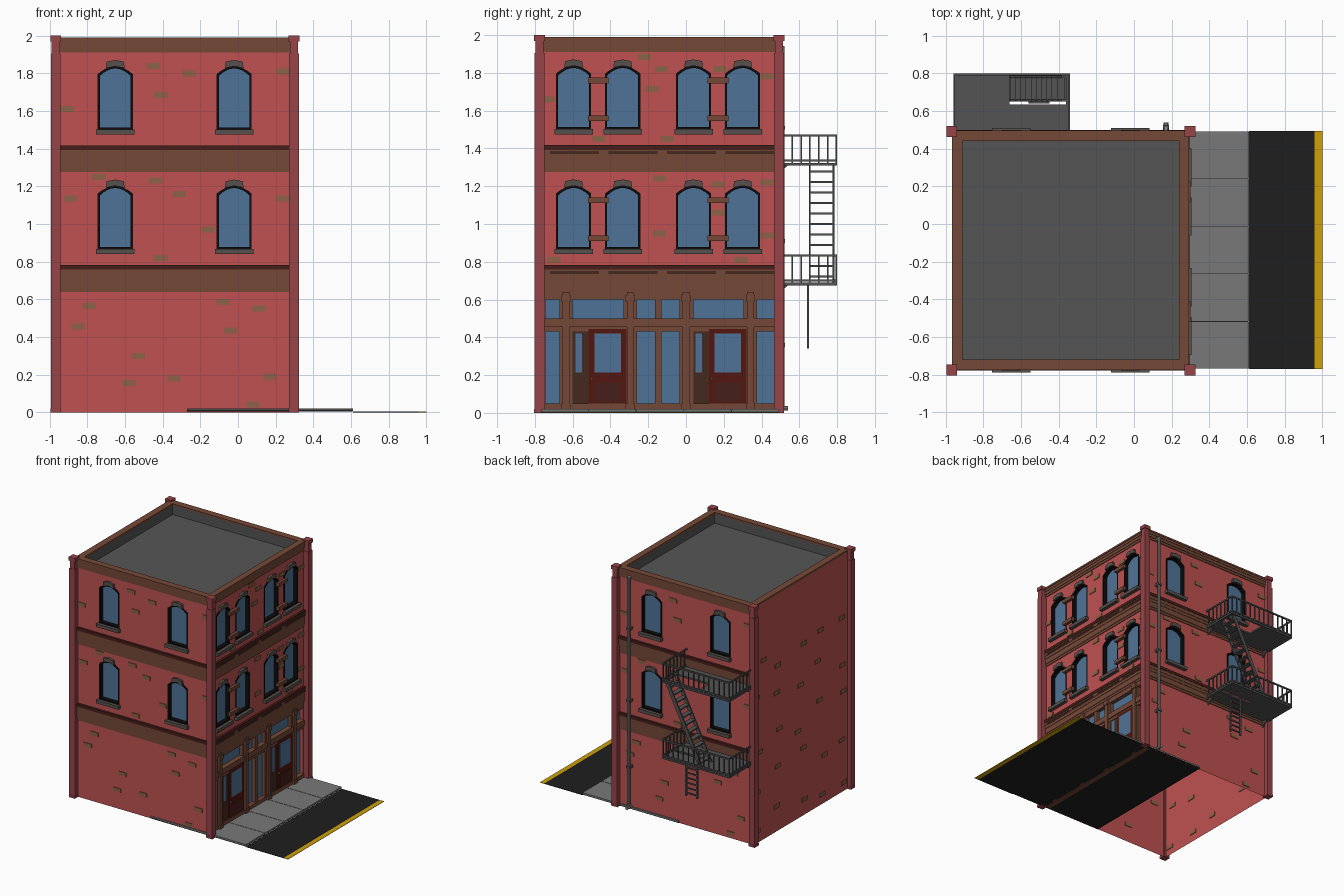
import bpy, bmesh, math, random
from mathutils import Vector

if "Cube" in bpy.data.objects:
    bpy.data.objects.remove(bpy.data.objects["Cube"])

random.seed(4)
parts = {}          # name -> (bmesh, colour)

COL = dict(red=(190, 82, 82), post=(150, 70, 74), brown=(116, 74, 58), dark=(72, 36, 32), brick=(140, 98, 72),
           glass=(80, 115, 150), black=(22, 20, 20), stone=(88, 82, 78), roof=(86, 86, 86), iron=(84, 84, 84),
           door=(84, 28, 22), panel=(70, 45, 36), walk=(120, 120, 120), road=(36, 36, 36), yellow=(205, 160, 15),
           pipe=(140, 140, 140))


def material(key):
    m = bpy.data.materials.get(key)
    if not m:
        m = bpy.data.materials.new(key)
        m.diffuse_color = [(c / 255) ** 2.2 for c in COL[key]] + [1]
        m.use_nodes = True
        m.node_tree.nodes["Principled BSDF"].inputs["Base Color"].default_value = m.diffuse_color
    return m


def bm_for(name, col):
    if name not in parts:
        parts[name] = (bmesh.new(), col)
    return parts[name][0]


def prism(name, col, pts, off):
    """Extrude a polygon by a vector."""
    bm = bm_for(name, col)
    off = Vector(off)
    a = [bm.verts.new(p) for p in pts]
    b = [bm.verts.new(Vector(p) + off) for p in pts]
    n = len(a)
    bm.faces.new(a)
    bm.faces.new(b[::-1])
    for i in range(n):
        j = (i + 1) % n
        bm.faces.new((a[j], a[i], b[i], b[j]))


def box(name, col, x0, x1, y0, y1, z0, z1):
    prism(name, col, [(x0, y0, z0), (x1, y0, z0), (x1, y1, z0), (x0, y1, z0)], (0, 0, z1 - z0))


def make(name):
    bm, col = parts.pop(name)
    bmesh.ops.recalc_face_normals(bm, faces=bm.faces)
    me = bpy.data.meshes.new(name)
    bm.to_mesh(me)
    bm.free()
    me.materials.append(material(col))
    ob = bpy.data.objects.new(name, me)
    bpy.context.collection.objects.link(ob)
    return ob


# wall planes: u runs along the wall, d points outwards
X0, X1, Y0, Y1 = -0.962, 0.275, -0.76, 0.48
WALL = {'front': lambda u, d, z: Vector((u, Y0 - d, z)), 'back': lambda u, d, z: Vector((u, Y1 + d, z)),
        'right': lambda u, d, z: Vector((X1 + d, u, z)), 'left': lambda u, d, z: Vector((X0 - d, u, z))}


def wprism(f, name, col, pts, d0, d1):
    P = WALL[f]
    prism(name, col, [P(u, d0, z) for u, z in pts], P(0, d1, 0) - P(0, d0, 0))


def wbox(f, name, col, u0, u1, z0, z1, d0, d1):
    wprism(f, name, col, [(u0, z0), (u1, z0), (u1, z1), (u0, z1)], d0, d1)


def arch(c, z, h, inset=0):
    """Window outline with a segmental top."""
    w = 0.093 - inset
    pts = [(c - w, z + inset), (c + w, z + inset)]
    for i in range(9):
        t = 1 - i / 4
        pts.append((c + w * t, z + h - 0.04 * t * t - inset))
    return pts


# arched windows: recess, frame, glass, sill and keystone
US = {'front': (-0.652, -0.02), 'back': (-0.652, -0.02), 'right': (-0.595, -0.335, 0.04, 0.30)}
for f, us in US.items():
    for c in us:
        for z in (0.867, 1.502):
            wprism(f, 'cutter', 'red', arch(c, z, 0.335), -0.04, 0.05)
            o, n = arch(c, z, 0.335), arch(c, z, 0.335, 0.011)
            for i in range(len(o)):
                j = (i + 1) % len(o)
                wprism(f, 'window_frames', 'black', [o[i], o[j], n[j], n[i]], -0.039, 0.004)
            wprism(f, 'window_glass', 'glass', arch(c, z, 0.335, 0.009), -0.039, -0.03)
            wbox(f, 'window_sills', 'stone', c - 0.102, c + 0.102, z - 0.027, z, -0.01, 0.03)
            k = [(-0.05, 0.325), (0, 0.336), (0.05, 0.325), (0.045, 0.36), (0, 0.369), (-0.045, 0.36)]
            wprism(f, 'window_keystones', 'stone', [(c + a, z + b) for a, b in k], -0.01, 0.018)
for c in (-0.465, 0.17):                       # bars between paired windows
    for z in (0.925, 1.125, 1.56, 1.76):
        wbox('right', 'window_bars', 'brown', c - 0.055, c + 0.055, z - 0.015, z + 0.015, 0, 0.025)

# shell with recesses, open underneath
wbox('right', 'cutter', 'red', -0.745, 0.465, 0.02, 0.64, -0.05, 0.05)
box('walls', 'red', X0, X1, Y0, Y1, 0, 1.895)
walls, cutter = make('walls'), make('cutter')
cutter.hide_render = True
mod = walls.modifiers.new('cut', 'BOOLEAN')
mod.object, mod.operation, mod.solver = cutter, 'DIFFERENCE', 'EXACT'
bpy.context.view_layer.objects.active = walls
bpy.ops.object.modifier_apply(modifier='cut')
bpy.data.objects.remove(cutter)
bm = bmesh.new()
bm.from_mesh(walls.data)
low = [g for g in bm.faces if all(v.co.z < 0.001 for v in g.verts)]
bmesh.ops.delete(bm, geom=low, context='FACES')
bm.to_mesh(walls.data)
bm.free()

# storey cornices and top cornice
SPAN = {'front': (-0.945, 0.275), 'back': (-0.945, 0.275), 'right': (-0.76, 0.475)}
for f, (a, b) in SPAN.items():
    for z in (0.64, 1.275):
        for z0, z1, d in ((0, 0.02, 0.006), (0.02, 0.065, 0.010), (0.065, 0.09, 0.013), (0.09, 0.118, 0.016)):
            wbox(f, 'cornices', 'brown', a, b, z + z0, z + z1, 0, d)
        wbox(f, 'cornice_caps', 'dark', a, b, z + 0.118, z + 0.142, 0, 0.019)
        if f == 'right':
            for i in range(4):
                u = -0.72 + i * 0.31
                wbox(f, 'cornice_panels', 'panel', u, u + 0.26, z + 0.096, z + 0.112, 0.01, 0.019)
    for z0, z1, d in ((1.91, 1.93, 0.006), (1.93, 1.955, 0.010), (1.955, 1.98, 0.013)):
        wbox(f, 'cornices', 'brown', a, b, z0, z1, 0, d)


def ring(name, col, o, i, z0, z1):
    """Rectangular frame between two (x0, x1, y0, y1) outlines."""
    box(name, col, o[0], o[1], o[2], i[2], z0, z1)
    box(name, col, o[0], o[1], i[3], o[3], z0, z1)
    box(name, col, o[0], i[0], i[2], i[3], z0, z1)
    box(name, col, i[1], o[1], i[2], i[3], z0, z1)


# parapet and roof
ring('parapet', 'red', (X0, X1, Y0, Y1), (-0.915, 0.245, -0.725, 0.445), 1.895, 1.975)
ring('parapet_lining', 'roof', (-0.915, 0.245, -0.725, 0.445), (-0.91, 0.24, -0.72, 0.44), 1.895, 1.975)
ring('parapet_coping', 'brown', (-0.967, 0.293, -0.776, 0.496), (-0.91, 0.24, -0.72, 0.44), 1.975, 1.99)
box('roof_deck', 'roof', -0.915, 0.245, -0.725, 0.445, 1.893, 1.9)

# corner pillars with necks and caps
for x in (-0.968, 0.297):
    for y in (-0.776, 0.492):
        for r, z0, z1 in ((0.026, 0, 1.905), (0.022, 1.905, 1.97), (0.029, 1.97, 2.0), (0.028, 0, 0.02)):
            box('corner_pillars', 'post', x - r, x + r, y - r, y + r, z0, z1)

# storefront: glass sheet behind a timber grid
wbox('right', 'shop_glass', 'glass', -0.745, 0.465, 0.02, 0.64, -0.045, -0.03)
for a, b in ((-0.67, -0.60), (-0.33, -0.26), (-0.165, -0.13), (-0.035, 0.04), (0.305, 0.375)):
    wbox('right', 'shop_frame', 'brown', a, b, 0.02, 0.64, -0.04, 0.0)
for a, b, d in ((0, 0.05, 0.006), (0.43, 0.455, 0.002), (0.455, 0.50, 0.010), (0.60, 0.64, 0.003)):
    wbox('right', 'shop_frame', 'brown', -0.75, 0.47, a, b, -0.04, d)
for u in (-0.636, -0.295, 0.0, 0.342):
    wbox('right', 'shop_columns', 'brown', u - 0.018, u + 0.018, 0, 0.64, 0, 0.016)
    wbox('right', 'shop_columns', 'brown', u - 0.024, u + 0.024, 0, 0.05, 0, 0.022)
    wbox('right', 'shop_columns', 'brown', u - 0.024, u + 0.024, 0.59, 0.625, 0, 0.022)
for k in (0, 0.636):
    wbox('right', 'doors', 'door', k - 0.515, k - 0.315, 0.03, 0.445, -0.03, 0.003)
    wbox('right', 'door_glass', 'glass', k - 0.485, k - 0.345, 0.215, 0.42, 0, 0.005)
    wbox('right', 'door_panels', 'dark', k - 0.485, k - 0.345, 0.06, 0.16, 0, 0.006)
    wbox('right', 'door_knobs', 'brown', k - 0.505, k - 0.493, 0.175, 0.19, 0, 0.018)
    wbox('right', 'side_panels', 'panel', k - 0.602, k - 0.515, 0.04, 0.44, -0.03, -0.002)
    wbox('right', 'door_glass', 'glass', k - 0.585, k - 0.55, 0.215, 0.42, -0.01, 0.0005)

# scattered exposed bricks
BRICKS = {'front': [(-.45, 1.84), (-.26, 1.8), (-.41, 1.685), (-.91, 1.61), (.24, 1.81), (-.74, 1.25), (-.44, 1.23),
                    (-.31, 1.16), (-.89, 1.135), (-.16, .97), (.24, 1.135), (-.41, .82), (-.79, .565), (-.85, .455),
                    (-.08, .585), (.11, .55), (-.04, .435), (-.53, .3), (-.58, .155), (-.34, .18), (.17, .19), (.08, .04)],
          'right': [(-.22, 1.885), (-.13, 1.82), (-.18, 1.715), (.18, 1.82), (.43, 1.78), (-.73, 1.66), (-.1, 1.45),
                    (-.46, 1.45), (-.14, 1.24), (.17, 1.21), (.17, 1.06), (.43, 1.22), (-.14, .95), (.43, .94),
                    (-.7, .81), (.29, .81)]}
BRICKS['back'] = [(-0.67 - u, z) for u, z in BRICKS['front'] if abs(u + 0.25) > 0.1]
BRICKS['left'] = [(-0.65 + 0.27 * (i % 5) + random.uniform(-.08, .03), 0.15 + 0.33 * (i // 5) + random.uniform(-.1, .1))
                  for i in range(25)]
for f, spots in BRICKS.items():
    for u, z in spots:
        wbox(f, 'loose_bricks', 'brick', u - 0.035, u + 0.035, z - 0.016, z + 0.016, -0.005, 0.006)

# fire escape: two railed platforms
IRON = 'fire_escape'
for z, hole in ((0.675, (-0.66, -0.36, 0.635, 0.66)), (1.31, (-0.66, -0.36, 0.635, 0.785))):
    ring(IRON + '_platforms', 'iron', (-0.96, -0.34, 0.48, 0.80), hole, z, z + 0.014)
    for h in (0.02, 0.152):
        box(IRON + '_rails', 'iron', -0.96, -0.34, 0.79, 0.80, z + h, z + h + 0.012)
        for x in (-0.96, -0.35):
            box(IRON + '_rails', 'iron', x, x + 0.01, 0.48, 0.80, z + h, z + h + 0.012)
    bars = [(-0.955 + i * 0.61 / 13, 0.795) for i in range(14)]
    bars += [(x, 0.515 + j * 0.047) for x in (-0.955, -0.345) for j in range(6)]
    for x, y in bars:
        box(IRON + '_bars', 'iron', x - 0.004, x + 0.004, y - 0.004, y + 0.004, z, z + 0.155)
    for x in (-0.93, -0.37):                   # wall brackets
        prism(IRON + '_brackets', 'iron', [(x, 0.48, z), (x, 0.54, z), (x, 0.48, z - 0.05)], (0.012, 0, 0))

# stair between platforms
for y in (0.65, 0.775):
    prism(IRON + '_stair', 'iron', [(-0.70, y, 0.688), (-0.665, y, 0.688), (-0.35, y, 1.322), (-0.385, y, 1.322)],
          (0, 0.01, 0))
for i in range(11):
    t = (i + 0.6) / 11.4
    x, z = -0.683 + 0.315 * t, 0.688 + 0.634 * t
    box(IRON + '_stair', 'iron', x - 0.02, x + 0.02, 0.655, 0.78, z - 0.005, z + 0.005)

# drop ladder
for x in (-0.555, -0.455):
    box('drop_ladder', 'iron', x - 0.006, x + 0.006, 0.64, 0.652, 0.34, 0.69)
for i in range(8):
    box('drop_ladder', 'iron', -0.555, -0.455, 0.641, 0.651, 0.36 + i * 0.042, 0.37 + i * 0.042)

# drain pipe with elbow and clamps
circle = [(math.cos(i * math.pi / 4) * 0.012, math.sin(i * math.pi / 4) * 0.012) for i in range(8)]
prism('drain_pipe', 'pipe', [(0.17 + a, 0.51 + b, 0.012) for a, b in circle], (0, 0, 1.93))
for z in (0.024, 1.93):
    prism('drain_pipe', 'pipe', [(0.17 + a, 0.48, z + b) for a, b in circle], (0, 0.06 if z < 1 else 0.03, 0))
for z in (0.35, 0.9, 1.5):
    box('pipe_clamps', 'iron', 0.153, 0.187, 0.48, 0.525, z, z + 0.02)

# sidewalk slabs, road and kerb line
box('sidewalk_base', 'road', -0.27, 0.608, -0.768, 0.49, 0.003, 0.015)
for i in range(5):
    y = -0.77 + i * 0.2526
    box('sidewalk_slabs', 'walk', -0.27, 0.61, y + 0.002, y + 0.2506, 0.008, 0.02)
box('road', 'road', 0.61, 0.96, -0.77, 0.493, 0.0, 0.003)
box('road_line', 'yellow', 0.96, 1.0, -0.77, 0.493, 0.0, 0.003)

for name in list(parts):
    make(name)
